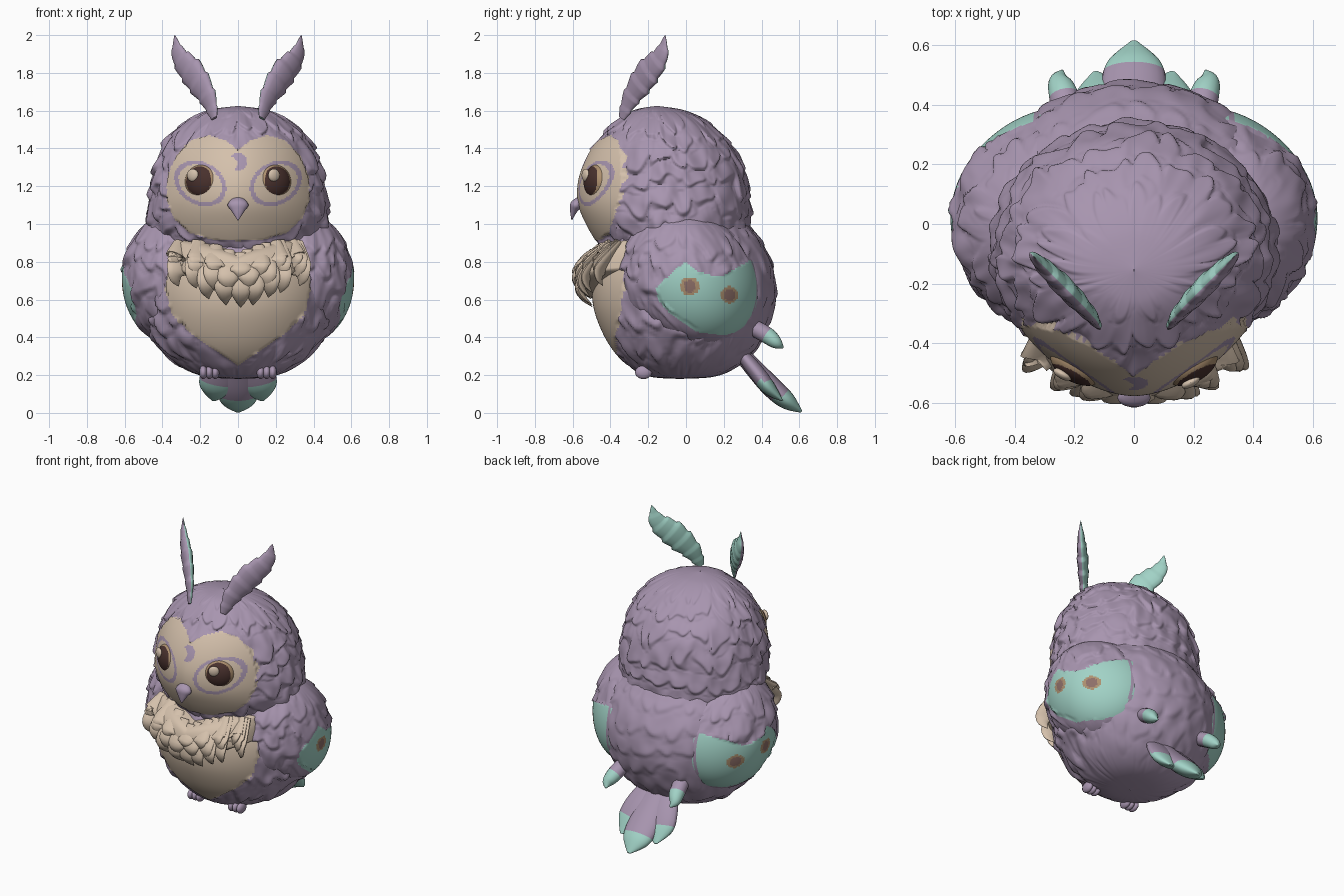
import bpy, math, random
from mathutils import Vector, noise

if "Cube" in bpy.data.objects:
    bpy.data.objects.remove(bpy.data.objects["Cube"])

random.seed(4)
TAU = 2 * math.pi


def material(name, rgb):
    m = bpy.data.materials.new(name)
    m.diffuse_color = (*rgb, 1)
    m.use_nodes = True
    m.node_tree.nodes["Principled BSDF"].inputs["Base Color"].default_value = m.diffuse_color
    return m


PURPLE, TAN, MINT, DARK, GOLD, SPOT = range(6)
MATS = [material("plumage purple", (0.39, 0.30, 0.43)), material("face tan", (0.66, 0.53, 0.41)),
        material("mint", (0.36, 0.65, 0.57)), material("eye dark brown", (0.065, 0.03, 0.026)),
        material("eye rim gold", (0.42, 0.28, 0.16)), material("spot brown", (0.27, 0.16, 0.14))]


def make(name, verts, faces, idx):
    me = bpy.data.meshes.new(name)
    me.from_pydata(verts, [], faces)
    for m in MATS:
        me.materials.append(m)
    me.polygons.foreach_set("material_index", idx)
    ob = bpy.data.objects.new(name, me)
    bpy.context.collection.objects.link(ob)
    bpy.ops.object.select_all(action='DESELECT')
    ob.select_set(True)
    bpy.context.view_layer.objects.active = ob
    bpy.ops.object.shade_smooth_by_angle(angle=math.radians(60))
    return ob


def spline(pts, t):
    """Smooth curve through equally long tuples, t in 0..1."""
    s = min(max(t, 0), 1) * (len(pts) - 1)
    i = min(int(s), len(pts) - 2)
    f = s - i
    p = [pts[min(max(k, 0), len(pts) - 1)] for k in range(i - 1, i + 3)]
    return [0.5 * (2 * b + (c - a) * f + (2 * a - 5 * b + 4 * c - d) * f * f
                   + (3 * b - a - 3 * c + d) * f ** 3) for a, b, c, d in zip(*p)]


def inside(poly, u, v):
    hit = False
    for (a, b), (c, d) in zip(poly, poly[1:] + poly[:1]):
        if (b > v) != (d > v) and u < (c - a) * (v - b) / (d - b) + a:
            hit = not hit
    return hit


def feather(a, z, n, h, amp):
    """Height of ruffled, overlapping feather rows at angle a, height z."""
    q = Vector((2.5 * math.cos(a), 2.5 * math.sin(a), 4 * z))
    r = z / h + 0.9 * noise.noise(q)
    i = math.floor(r)
    c = a * n / TAU + 0.5 * (i % 2) + 0.6 * noise.noise(q * 1.7)
    g = abs(c - math.floor(c) - 0.5) * 2
    f = (1 - (r - i) + 0.4 * g * g) % 1
    tuft = min(f, (1 - f) * 4) * (1 - 0.6 * g * g)
    return amp * (tuft - 0.4 + 0.5 * noise.noise(q * 2.5))


def grid_faces(rings, n):
    return [(i * n + j, i * n + (j + 1) % n, (i + 1) * n + (j + 1) % n, (i + 1) * n + j)
            for i in range(rings - 1) for j in range(n)]


def loft(name, rows, n, rings, paint, smooth, bump, power=2.0):
    """Egg body: rows are (z, half width, front y, back y); power shapes the front."""
    verts = []
    for i in range(rings):
        z, hx, yf, yb = spline(rows, i / (rings - 1))
        hx = max(hx, 0.001)
        yc = yf + (yb - yf) * 0.52
        fade = min(1, hx / 0.36) ** 2
        for j in range(n):
            a = TAU * j / n
            c, s = math.cos(a), math.sin(a)
            e = 2 / power if s < 0 else 1
            x = hx * math.copysign(abs(c) ** e, c)
            y = yc + math.copysign(abs(s) ** e, s) * (yb - yc if s > 0 else yc - yf)
            k = 0 if smooth(x, y, z) else bump(a, z) * fade
            verts.append(Vector((x + k * c, y + k * s, z)))
    faces = grid_faces(rings, n)
    idx = [paint(sum((verts[k] for k in f), Vector()) / 4) for f in faces]
    return make(name, verts, faces, idx)


def limb(name, pts, wide, thick=0.4, rule=lambda t, s: PURPLE, n=14, rings=16, saw=0):
    """Tapered flat sweep: pts are (x, y, z, half width); wide is the broad direction."""
    verts = []
    for i in range(rings):
        t = i / (rings - 1)
        q = spline(pts, t)
        p, w = Vector(q[:3]), max(q[3], 0.001)
        tan = Vector(spline(pts, t + 0.02)[:3]) - Vector(spline(pts, t - 0.02)[:3])
        flat = tan.cross(Vector(wide)).normalized()
        side = flat.cross(tan).normalized()
        w *= 1 + saw * ((t * 7) % 1 - 0.5)
        for j in range(n):
            a = TAU * j / n
            verts.append(p + side * (w * math.cos(a)) + flat * (w * thick * math.sin(a)))
    faces = grid_faces(rings, n)
    idx = [rule((k // n + 0.5) / (rings - 1), (k % n + 0.5) / n < 0.5) for k in range(len(faces))]
    faces += [tuple(range(n))[::-1], tuple(range((rings - 1) * n, rings * n))]
    return make(name, verts, faces, idx + [idx[0], idx[-1]])


def ball(name, loc, rad, paint, yaw=0, n=48, rings=32, warp=None):
    """Ellipsoid with poles along z; paint and warp see its local coordinates."""
    verts, local = [], []
    for i in range(rings):
        b = math.pi * (i / (rings - 1) - 0.5)
        for j in range(n):
            a = TAU * j / n
            d = Vector((math.cos(a) * math.cos(b), math.sin(a) * math.cos(b), math.sin(b)))
            v = Vector([x * r for x, r in zip(d, rad)])
            if warp:
                v = warp(v, d, a)
            local.append(v)
            verts.append(Vector((v.x * math.cos(yaw) - v.y * math.sin(yaw),
                                 v.x * math.sin(yaw) + v.y * math.cos(yaw), v.z)) + Vector(loc))
    faces = grid_faces(rings, n)
    return make(name, verts, faces, [paint(sum((local[k] for k in f), Vector()) / 4) for f in faces])


# Head with painted heart face, thin eye rings and brow crescent
FACE = [(-1, 1.39), (0, 1.39), (.06, 1.44), (.15, 1.47), (.25, 1.445), (.33, 1.36), (.375, 1.25),
        (.38, 1.13), (.34, 1.03), (.26, .955), (.13, .915), (0, .91), (-1, .91)]


def in_face(x, y, z):
    return y < -0.15 and inside(FACE, abs(x), z)


def paint_head(p):
    x = abs(p.x)
    if not in_face(*p):
        return PURPLE
    ring = math.hypot((x - 0.2) / 0.138, (p.z - 1.215 - 0.2 * (x - 0.2)) / 0.118)
    if 0.83 < ring < 1:
        return PURPLE
    if math.hypot(p.x, p.z - 1.33) < 0.047 and math.hypot(p.x + 0.04, p.z - 1.32) > 0.036:
        return PURPLE
    return TAN


loft("head", [(.82, .36, -.40, .26), (.90, .44, -.47, .32), (1.0, .48, -.53, .34), (1.1, .48, -.57, .342),
              (1.2, .465, -.575, .332), (1.3, .445, -.55, .305), (1.4, .405, -.50, .255), (1.49, .34, -.43, .18),
              (1.56, .255, -.35, .09), (1.605, .15, -.27, -.02), (1.625, .001, -.16, -.15)],
     290, 140, paint_head, in_face,
     lambda a, z: feather(a, z, 22, 0.13, 0.024 if math.sin(a) > 0.2 else 0.032), power=1.75)

# Body with tan belly
BELLY = [(-1, .25), (0, .25), (.12, .33), (.25, .42), (.35, .52), (.385, .65), (.37, .85), (-1, .85)]


def in_belly(x, y, z):
    return y < -0.1 and inside(BELLY, abs(x), z)


loft("body", [(.18, .001, -.04, -.03), (.19, .16, -.18, .14), (.23, .28, -.28, .25), (.31, .39, -.37, .35),
              (.42, .47, -.44, .42), (.56, .51, -.49, .47), (.70, .52, -.495, .475), (.84, .49, -.46, .44),
              (.95, .44, -.42, .37), (1.03, .35, -.32, .27), (1.06, .001, -.03, -.02)],
     210, 110, lambda p: TAN if in_belly(*p) else PURPLE, in_belly,
     lambda a, z: feather(a, z, 22, 0.15, 0.034 if math.sin(a) < 0.3 else 0.015))

# Wings with mint patch and two eye spots
PATCH = [(-.16, .66), (-.10, .72), (-.06, .76), (0, .80), (.06, .75), (.13, .73), (.2, .73), (.27, .77),
         (.35, .81), (.5, .80), (.5, .5), (.31, .44), (.2, .41), (.05, .43), (-.08, .52), (-.15, .6)]
WING = Vector((0.33, 0.02, 0.71))


def paint_wing(p):
    y, z = p.y + WING.y, p.z + WING.z
    if abs(p.x) < 0.01 or not inside(PATCH, y, z):
        return PURPLE
    r = min(math.hypot(y - 0.02, z - 0.67) / 0.05, math.hypot(y - 0.23, z - 0.625) / 0.046)
    return SPOT if r < 0.65 else GOLD if r < 1 else MINT


for s, side in ((-1, "left"), (1, "right")):
    def warp_wing(v, d, a, s=s):
        k = 0 if inside(PATCH, v.y + WING.y, v.z + WING.z) else feather(a, v.z, 16, 0.15, 0.03) * (1 - d.z ** 2)
        pull = (0.6 if v.y > 0 else 0.25) * v.y ** 2
        return Vector((v.x + k * d.x - s * pull, v.y + k * d.y - v.z * 0.15, v.z))
    ball(side + "_wing", (s * WING.x, WING.y, WING.z), (0.285, 0.365, 0.355), paint_wing,
         n=200, rings=110, warp=warp_wing)

    # Eye: gold ball, dark iris and a raised tan glint
    def paint_eye(p):
        return DARK if p.y < 0 and math.hypot(p.x, p.z - 0.008) < 0.076 else GOLD
    yaw, eye = s * 0.5, Vector((s * 0.19, -0.472, 1.222))
    ball(side + "_eye", eye, (0.098, 0.06, 0.092), paint_eye, yaw=yaw, n=72, rings=52)
    gx, gy = -0.028, -0.052
    ball(side + "_eye_glint", eye + Vector((gx * math.cos(yaw) - gy * math.sin(yaw),
                                            gx * math.sin(yaw) + gy * math.cos(yaw), 0.036)),
         (0.034, 0.016, 0.034), lambda p: TAN, yaw=yaw, n=20, rings=12)

    # Ear feather: mint on the inner back
    limb(side + "_ear", [(s * .125, -.34, 1.56, .024), (s * .16, -.29, 1.67, .06), (s * .235, -.21, 1.79, .082),
                         (s * .31, -.135, 1.89, .055), (s * .335, -.11, 2.0, .002)],
         (s * .57, .57, -.57), 0.42, lambda t, f, s=s: PURPLE if f == (s < 0) else MINT, rings=43, saw=0.2)

    # Wing tip spike, side tail feather, toes
    limb(side + "_wing_tip", [(s * .22, .36, .45, .05), (s * .235, .43, .41, .05), (s * .25, .48, .37, .036),
                              (s * .24, .515, .345, .004)], (1, 0, 0), 0.9,
         lambda t, f: MINT if t > 0.3 else PURPLE)
    limb(side + "_tail_feather", [(s * .05, .28, .33, .08), (s * .085, .37, .22, .105), (s * .11, .44, .13, .095),
                                  (s * .13, .51, .065, .01)], (1, 0, 0), 0.4,
         lambda t, f: MINT if t > (0.52 if f else 0.62) else PURPLE, rings=24)
    for k in range(3):
        ball(f"{side}_toe_{k}", (s * (0.12 + 0.032 * k), -0.225, 0.215), (0.022, 0.045, 0.036),
             lambda p: PURPLE, n=16, rings=10)

# Middle tail feather, mint tip and underside
limb("tail", [(0, .27, .34, .08), (0, .37, .225, .10), (0, .46, .13, .11), (0, .54, .06, .09),
              (0, .612, .006, .012)], (1, 0, 0), 0.5,
     lambda t, f: MINT if t > (0.58 if f else 0.66) else PURPLE, n=24, rings=30)

# Beak
limb("beak", [(0, -.545, 1.15, .008), (0, -.58, 1.105, .055), (0, -.595, 1.07, .036), (0, -.605, 1.02, .003)],
     (1, 0, 0), 0.55)


# Chest ruff: padded bib plus overlapping tufts, with a purple gap under the chin
def bib_y(x, z):
    front = spline([(-.50,), (-.565,), (-.585,), (-.555,), (-.46,)], (z - 0.55) / 0.38)[0]
    return front * math.sqrt(1 - (x / 0.53) ** 2)


def top(u):
    return 0.85 + 0.07 * math.sin(min(abs(u), 1) * 2.2)


def low(u):
    return 0.545 + 0.17 * abs(u)


nu, nv = 60, 24
verts, faces = [], []
for i in range(nv + 1):
    for j in range(nu + 1):
        u, v = j / nu * 2 - 1, i / nv
        z = top(u) + (low(u) + 0.05 - top(u)) * v
        edge = max(abs(u), abs(2 * v - 1)) ** 10
        verts.append(Vector((0.37 * u, bib_y(0.37 * u, z) + 0.12 * edge, z)))
for i in range(nv):
    for j in range(nu):
        k = i * (nu + 1) + j
        faces.append((k, k + nu + 1, k + nu + 2, k + 1))
make("chest_bib", verts, faces, [TAN] * len(faces))

for row, (drop, count) in enumerate(((0.55, 7), (0.78, 8), (1.0, 9))):
    for k in range(count):
        u = (k + 0.5) / count * 2 - 1 + random.uniform(-0.05, 0.05)
        z1 = top(u) + (low(u) - top(u)) * drop + random.uniform(-0.03, 0.015)
        z0, x = min(z1 + 0.25, top(u) - 0.01), 0.36 * u
        zm = z0 * 0.45 + z1 * 0.55
        limb(f"ruff_tuft_{row}_{k}", [(x * .95, bib_y(x, z0) + .03, z0, .03), (x, bib_y(x, zm) + .008, zm, .06),
                                      (x * 1.03, bib_y(x, z1 + .05) - .005, z1 + .05, .04),
                                      (x * 0.98, bib_y(x, z1) + .01, z1, .002)],
             (1, -u * 0.6, 0), 0.36, lambda t, f: TAN, n=12, rings=12)
